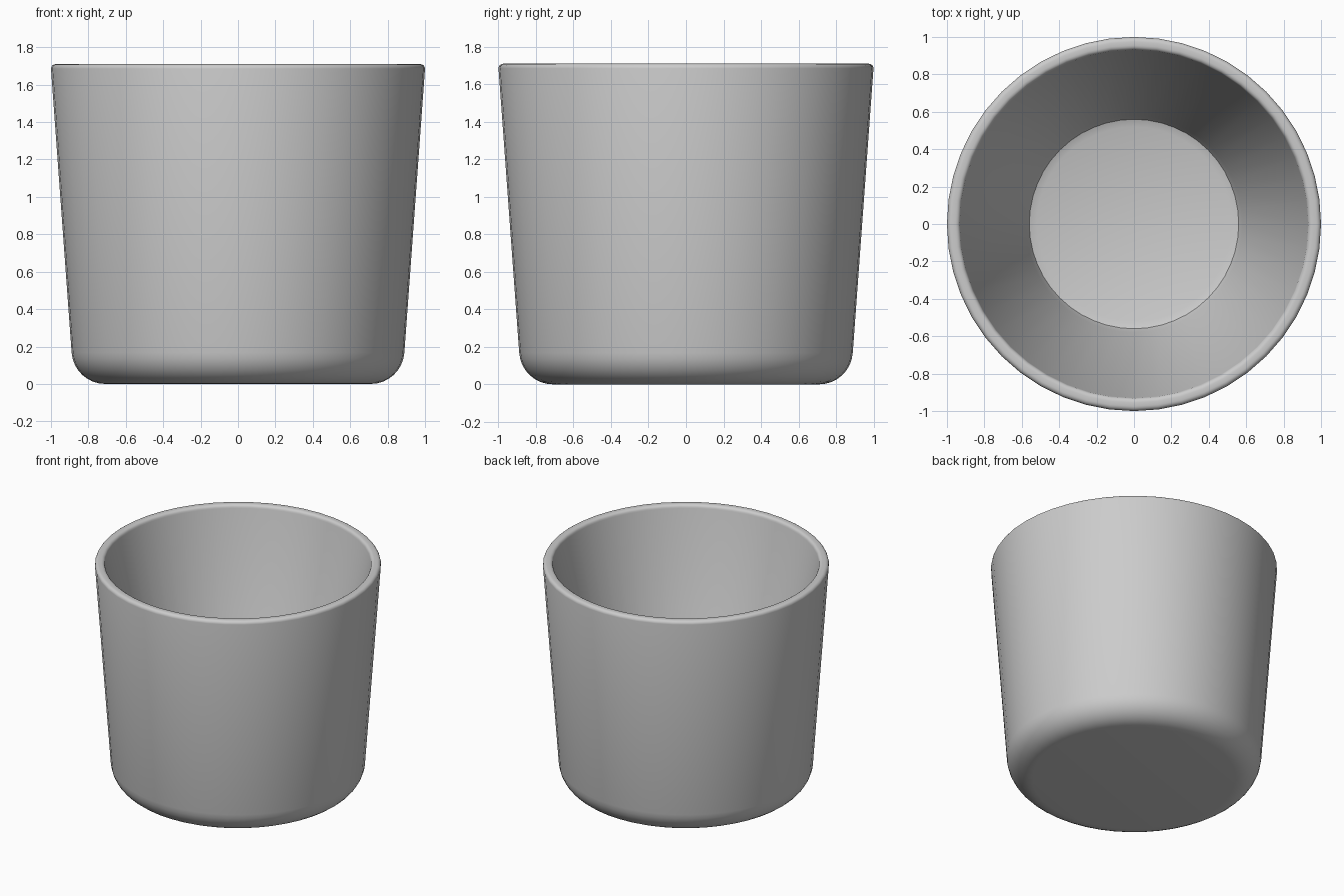
import bpy
import bmesh
from math import cos, sin, pi, radians

SEGMENTS = 48

cube = bpy.data.objects.get("Cube")
if cube:
    bpy.data.objects.remove(cube, do_unlink=True)


def arc(cx, cz, rx, rz, start, end, steps):
    """Points of an elliptical arc in the profile plane, angles in degrees."""
    angles = [radians(start + (end - start) * i / steps) for i in range(steps + 1)]
    return [(cx + rx * cos(a), cz + rz * sin(a)) for a in angles]


def lathe(name, profile, material):
    """Revolve a profile that starts and ends on the z axis."""
    bm = bmesh.new()
    verts = [bm.verts.new((r, 0, z)) for r, z in profile]
    edges = [bm.edges.new(pair) for pair in zip(verts, verts[1:])]
    bmesh.ops.spin(bm, geom=verts + edges, cent=(0, 0, 0), axis=(0, 0, 1),
                   angle=2 * pi, steps=SEGMENTS)
    bmesh.ops.remove_doubles(bm, verts=bm.verts, dist=0.0005)
    bmesh.ops.recalc_face_normals(bm, faces=bm.faces)
    mesh = bpy.data.meshes.new(name)
    bm.to_mesh(mesh)
    bm.free()
    mesh.materials.append(material)
    obj = bpy.data.objects.new(name, mesh)
    bpy.context.collection.objects.link(obj)
    bpy.ops.object.select_all(action="DESELECT")
    obj.select_set(True)
    bpy.context.view_layer.objects.active = obj
    bpy.ops.object.shade_smooth_by_angle(angle=radians(40))
    return obj


# Plain grey finish
grey = bpy.data.materials.new("light_grey")
grey.use_nodes = True
colour = (0.6, 0.6, 0.6, 1)
grey.diffuse_color = colour
grey.node_tree.nodes["Principled BSDF"].inputs["Base Color"].default_value = colour

# Cup: flat base, rounded foot, flared wall, rounded rim, tapering hollow
profile = [(0, 0)]
profile += arc(0.71, 0.18, 0.18, 0.18, -90, -4, 8)
profile += arc(0.975, 1.685, 0.025, 0.025, 0, 90, 4)
profile += arc(0.955, 1.685, 0.025, 0.025, 90, 180, 4)
profile += [(0.58, 0.29), (0.56, 0.245), (0.52, 0.23), (0, 0.23)]
lathe("cup", profile, grey)
